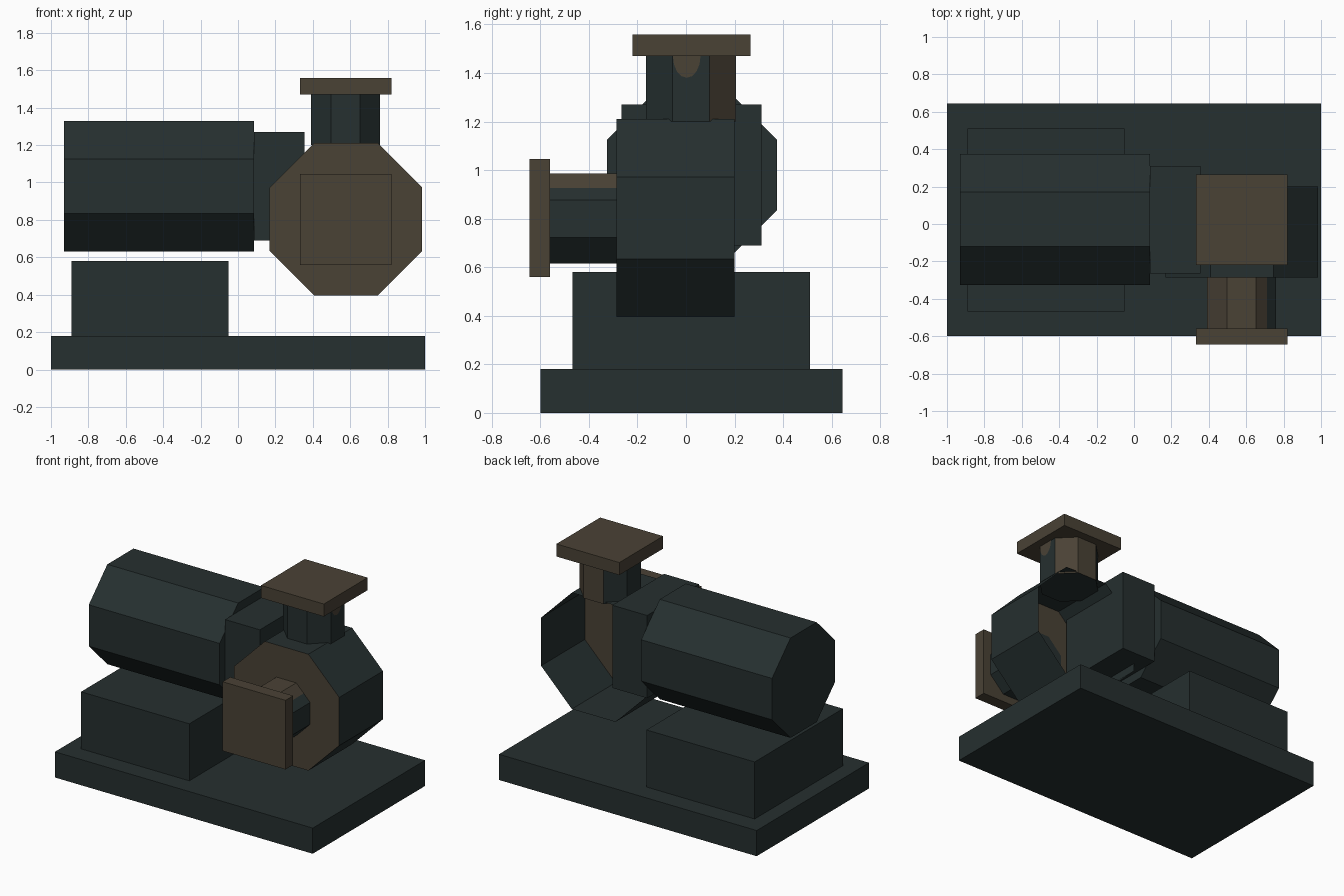
import bpy, bmesh, math
from mathutils import Matrix, Vector

if "Cube" in bpy.data.objects:
    bpy.data.objects.remove(bpy.data.objects["Cube"])


def material(name, rgb):
    m = bpy.data.materials.new(name)
    m.diffuse_color = (*rgb, 1)
    m.use_nodes = True
    m.node_tree.nodes["Principled BSDF"].inputs["Base Color"].default_value = m.diffuse_color
    return m


TEAL = material("dark_teal_paint", (0.019, 0.029, 0.029))
BROWN = material("dull_brown_metal", (0.068, 0.054, 0.036))


def finish(name, bm, first, rule=None):
    """Turn a bmesh into an object; rule(face) picks the second material."""
    second = BROWN if first is TEAL else TEAL
    bm.normal_update()
    if rule:
        for f in bm.faces:
            f.material_index = int(rule(f))
    me = bpy.data.meshes.new(name)
    bm.to_mesh(me)
    bm.free()
    me.materials.append(first)
    if rule:
        me.materials.append(second)
    ob = bpy.data.objects.new(name, me)
    bpy.context.collection.objects.link(ob)
    return ob


def box(name, x, y, z, mat):
    bm = bmesh.new()
    size = (x[1] - x[0], y[1] - y[0], z[1] - z[0])
    mid = Vector((sum(x) / 2, sum(y) / 2, sum(z) / 2))
    bmesh.ops.create_cube(bm, size=1, matrix=Matrix.Translation(mid) @ Matrix.Diagonal((*size, 1)))
    return finish(name, bm, mat)


def octagon(axis, centre, apothem, length):
    """Eight-sided prism with flat sides facing the axes."""
    turn = {"x": Matrix.Rotation(math.pi / 2, 4, "Y"),
            "y": Matrix.Rotation(math.pi / 2, 4, "X"),
            "z": Matrix.Identity(4)}[axis]
    r = apothem / math.cos(math.pi / 8)
    bm = bmesh.new()
    bmesh.ops.create_cone(bm, cap_ends=True, segments=8, radius1=r, radius2=r, depth=length,
                          matrix=Matrix.Translation(centre) @ turn @ Matrix.Rotation(math.pi / 8, 4, "Z"))
    bm.normal_update()
    return bm


# base plate and motor pedestal
box("base_plate", (-1, 1), (-0.6, 0.645), (0, 0.18), TEAL)
box("motor_pedestal", (-0.89, -0.05), (-0.468, 0.51), (0.18, 0.58), TEAL)

# motor and the bearing housing that joins it to the pump
finish("motor", octagon("x", (-0.4225, 0.025, 0.98), 0.35, 1.015), TEAL)
box("bearing_housing", (0.085, 0.355), (-0.265, 0.31), (0.69, 1.27), TEAL)

# pump casing: open at the back, brown front face
bm = octagon("y", (0.577, -0.043, 0.803), 0.408, 0.485)
bmesh.ops.delete(bm, geom=[f for f in bm.faces if f.normal.y > 0.9], context="FACES_ONLY")
finish("pump_casing", bm, TEAL, lambda f: f.normal.y < -0.9)

# inlet pipe: brown above and on the left, brown strip on the upper right side
bm = octagon("y", (0.575, -0.42, 0.80), 0.185, 0.28)
bmesh.ops.bisect_plane(bm, geom=bm.verts[:] + bm.edges[:] + bm.faces[:], dist=1e-5,
                       plane_co=(0.71, 0, 0), plane_no=(1, 0, 0))
finish("inlet_pipe", bm, TEAL,
       lambda f: f.calc_center_median().x < 0.705 and f.normal.z > -0.1 and abs(f.normal.y) < 0.5)
box("inlet_flange", (0.332, 0.82), (-0.645, -0.56), (0.56, 1.045), BROWN)

# outlet pipe: brown on the back sides
finish("outlet_pipe", octagon("z", (0.575, 0.02, 1.335), 0.185, 0.27), TEAL,
       lambda f: f.normal.y > 0.5 and f.normal.x > -0.5)
box("outlet_flange", (0.332, 0.82), (-0.22, 0.265), (1.47, 1.558), BROWN)

# worn brown half-round patch under the outlet flange
bm = bmesh.new()
ring = [bm.verts.new((0.763, 0.003 + 0.057 * math.cos(a), 1.47 - 0.09 * math.sin(a)))
        for a in (math.pi * i / 8 for i in range(9))]
bm.faces.new(ring[::-1])
finish("outlet_patch", bm, BROWN)
